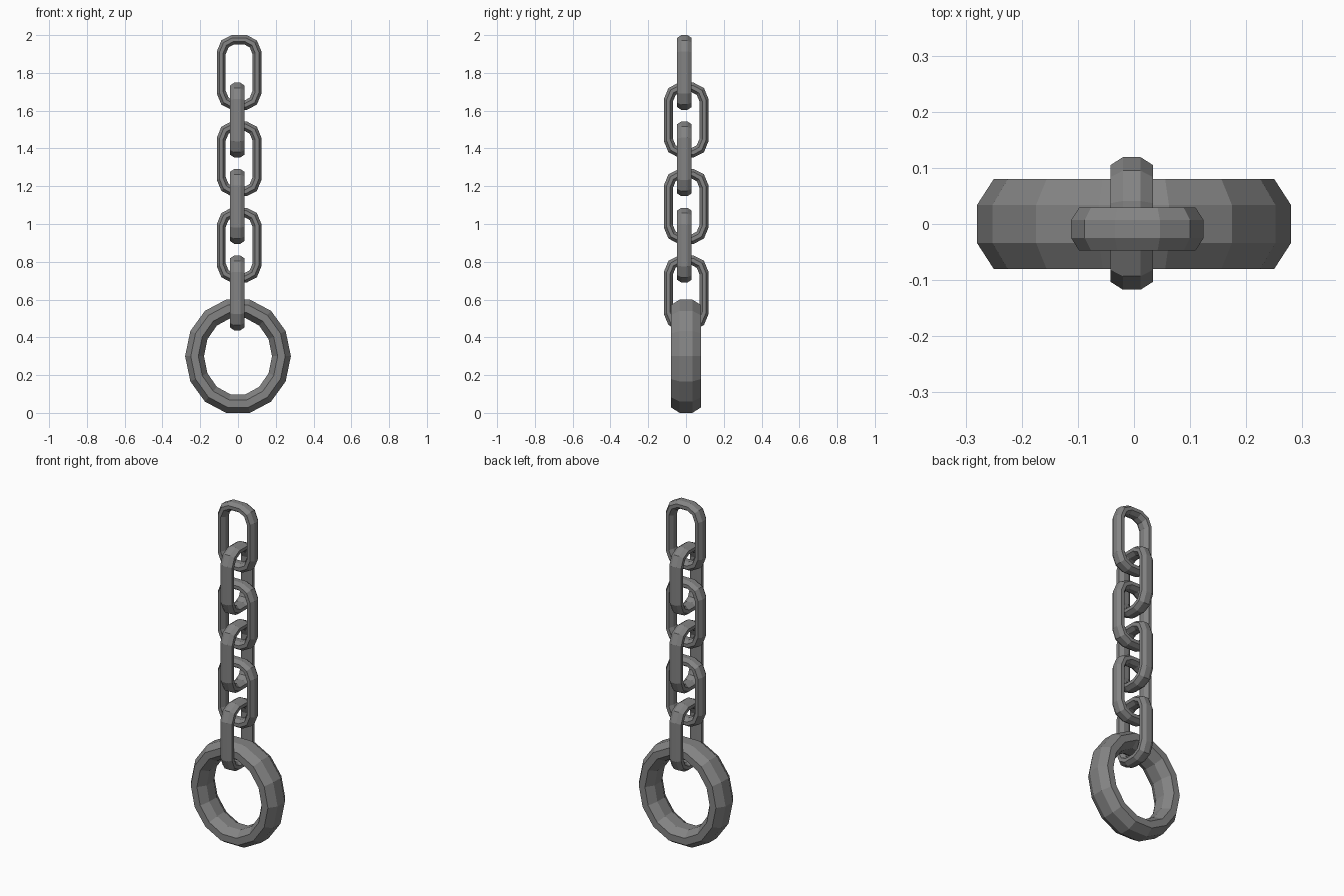
import bpy, bmesh, math
from mathutils import Vector

if "Cube" in bpy.data.objects:
    bpy.data.objects.remove(bpy.data.objects["Cube"])

iron = bpy.data.materials.new("dark_grey_iron")
iron.diffuse_color = (0.23, 0.23, 0.23, 1)
iron.use_nodes = True
iron.node_tree.nodes["Principled BSDF"].inputs["Base Color"].default_value = iron.diffuse_color

# Octagonal cross-section: (position from inner to outer loop, share of half depth)
SECTION = [(1, -.42), (1, .42), (.7, 1), (.3, 1), (0, .42), (0, -.42), (.3, -1), (.7, -1)]


def loop_solid(name, outer, inner, half_depth, centre, sideways=False):
    """Closed faceted loop swept between an outer and an inner outline."""
    bm = bmesh.new()
    rings = []
    for o, i in zip(outer, inner):
        o, i = Vector(o), Vector(i)
        ring = []
        for t, d in SECTION:
            p = i.lerp(o, t)
            depth = d * half_depth
            co = (depth, p.x, p.y) if sideways else (p.x, depth, p.y)
            ring.append(bm.verts.new(co))
        rings.append(ring)
    n, m = len(rings), len(SECTION)
    for a in range(n):
        r, s = rings[a], rings[(a + 1) % n]
        for b in range(m):
            c = (b + 1) % m
            bm.faces.new((r[b], r[c], s[c], s[b]))
    bmesh.ops.recalc_face_normals(bm, faces=bm.faces)
    mesh = bpy.data.meshes.new(name)
    bm.to_mesh(mesh)
    bm.free()
    mesh.materials.append(iron)
    obj = bpy.data.objects.new(name, mesh)
    obj.location = centre
    bpy.context.collection.objects.link(obj)
    return obj


def mirrored(quarter):
    """Turn a quarter outline (top to side) into a full closed outline."""
    right = quarter + [(x, -z) for x, z in reversed(quarter)]
    return right + [(-x, z) for x, z in reversed(right)]


def ellipse(rx, rz, sides=14):
    return [(rx * math.cos(2 * math.pi * k / sides),
             rz * math.sin(2 * math.pi * k / sides)) for k in range(sides)]


# Chain links, alternately facing front and side
link_outer = mirrored([(.04, .198), (.094, .17), (.118, .112)])
link_inner = mirrored([(.027, .149), (.056, .133), (.071, .097)])
for k, z in enumerate([1.802, 1.55, 1.345, 1.093, .888, .635]):
    side = k % 2 == 1
    centre = (-.004, .001, z) if side else (.006, -.009, z)
    loop_solid(f"chain_link_{k + 1}", link_outer, link_inner, .038, centre, side)

# Large ring at the bottom
loop_solid("bottom_ring", ellipse(.28, .3077), ellipse(.18, .207), .08, (0, 0, .3))
